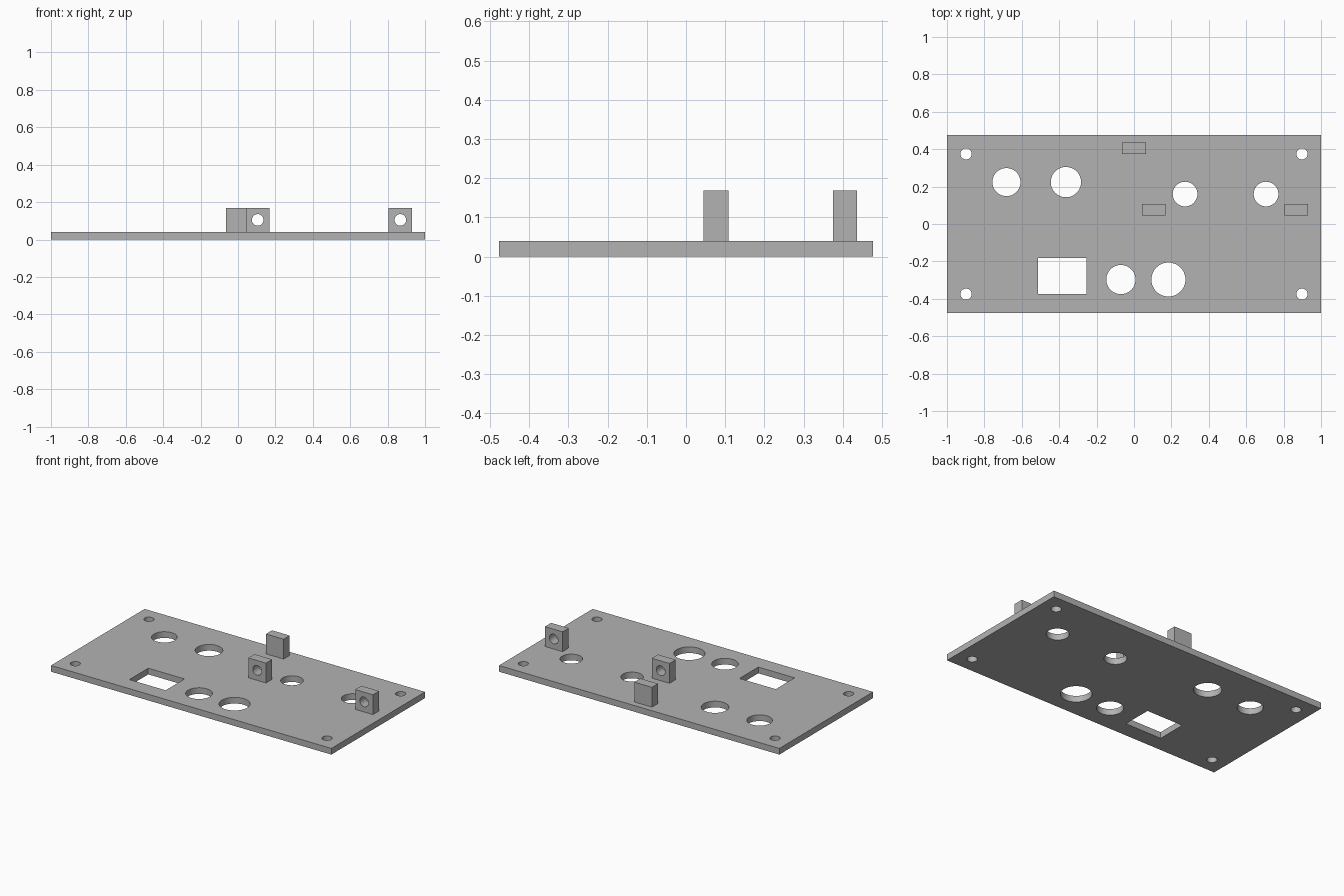
import bpy, bmesh
from mathutils import Matrix, Vector
from math import radians

if "Cube" in bpy.data.objects:
    bpy.data.objects.remove(bpy.data.objects["Cube"], do_unlink=True)

# Single grey finish
grey = bpy.data.materials.new("plain_grey")
grey.use_nodes = True
colour = (0.45, 0.45, 0.45, 1)
grey.diffuse_color = colour
grey.node_tree.nodes["Principled BSDF"].inputs["Base Color"].default_value = colour

THICK = 0.04      # plate thickness
TOP = 0.168       # top of the upright blocks


def add_box(bm, low, high):
    low, high = Vector(low), Vector(high)
    size = Matrix.Diagonal((*(high - low), 1))
    bmesh.ops.create_cube(bm, size=1, matrix=Matrix.Translation((low + high) / 2) @ size)


def add_rod(bm, centre, radius, depth, tilt=0):
    place = Matrix.Translation(centre) @ Matrix.Rotation(radians(tilt), 4, "X")
    bmesh.ops.create_cone(bm, cap_ends=True, segments=48, radius1=radius,
                          radius2=radius, depth=depth, matrix=place)


def make_object(name, bm):
    mesh = bpy.data.meshes.new(name)
    bm.to_mesh(mesh)
    bm.free()
    mesh.materials.append(grey)
    obj = bpy.data.objects.new(name, mesh)
    bpy.context.collection.objects.link(obj)
    return obj


def box_object(name, low, high):
    bm = bmesh.new()
    add_box(bm, low, high)
    return make_object(name, bm)


def cut(obj, bm):
    """Drill the cutter shapes out of the object, then smooth the bores."""
    cutter = make_object(obj.name + "_cutter", bm)
    cutter.hide_render = True
    mod = obj.modifiers.new("holes", "BOOLEAN")
    mod.operation, mod.solver, mod.object = "DIFFERENCE", "EXACT", cutter
    bpy.ops.object.select_all(action="DESELECT")
    bpy.context.view_layer.objects.active = obj
    obj.select_set(True)
    bpy.ops.object.modifier_apply(modifier=mod.name)
    bpy.data.objects.remove(cutter, do_unlink=True)
    bpy.ops.object.shade_smooth_by_angle(angle=radians(30))


# Panel plate with corner screw holes, control holes and a rectangular window
plate = box_object("panel_plate", (-1, -0.477, 0), (1, 0.477, THICK))
holes = bmesh.new()
for x in (-0.898, 0.898):
    for y in (-0.375, 0.375):
        add_rod(holes, (x, y, THICK / 2), 0.03, 0.2)
for x, y, radius in ((-0.682, 0.224, 0.075), (-0.364, 0.224, 0.081),
                     (0.273, 0.16, 0.066), (0.706, 0.16, 0.066),
                     (-0.07, -0.297, 0.078), (0.184, -0.297, 0.091)):
    add_rod(holes, (x, y, THICK / 2), radius, 0.2)
add_box(holes, (-0.513, -0.374, -0.1), (-0.254, -0.182, 0.1))
cut(plate, holes)

# Solid block at the back edge
box_object("back_block", (-0.063, 0.375, THICK), (0.063, 0.437, TOP))

# Two drilled mounting blocks
for name, x in (("middle_mount", 0.105), ("left_mount", 0.868)):
    block = box_object(name, (x - 0.063, 0.045, THICK), (x + 0.063, 0.108, TOP))
    bore = bmesh.new()
    add_rod(bore, (x, 0.076, 0.105), 0.031, 0.2, tilt=90)
    cut(block, bore)
